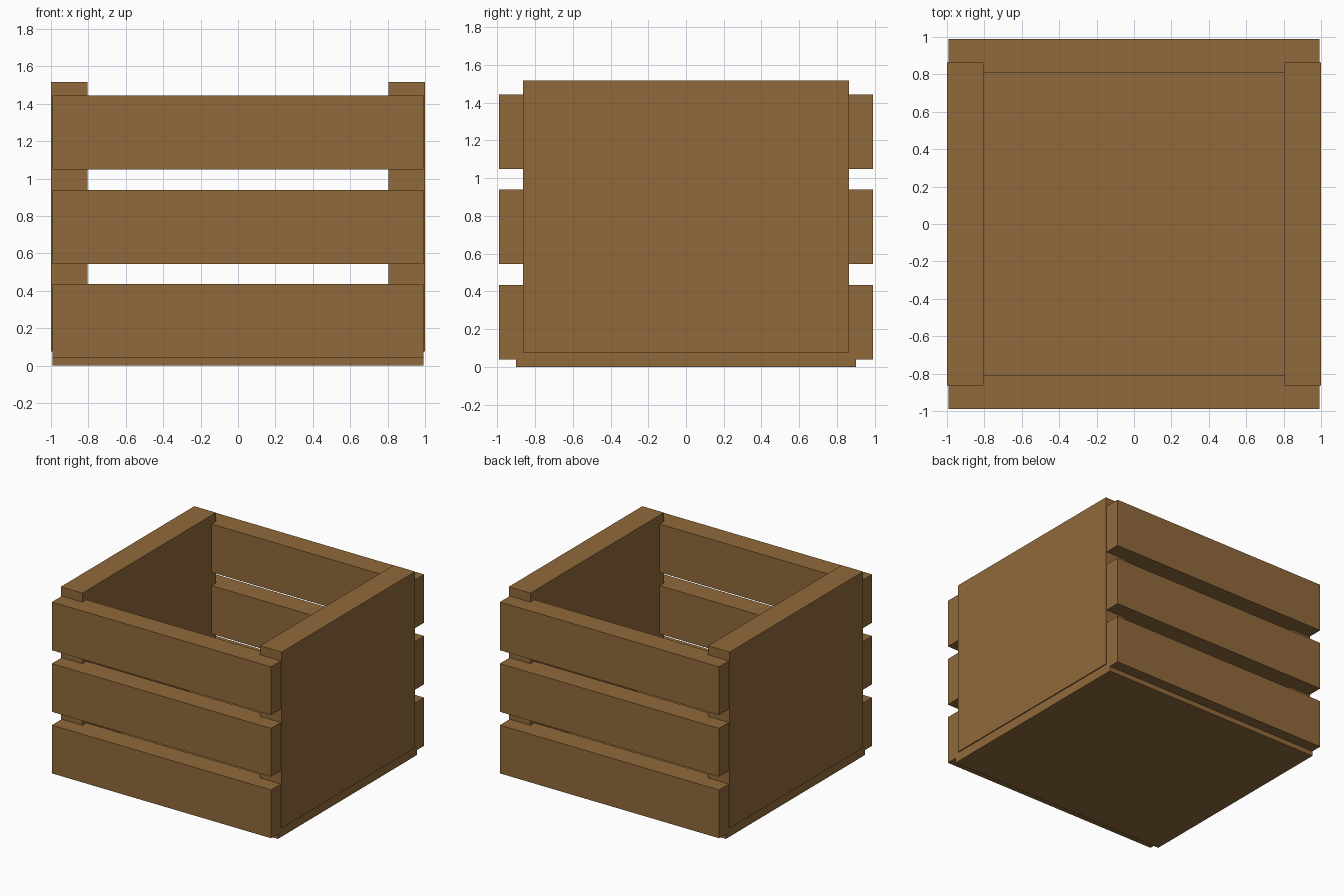
import bpy

if "Cube" in bpy.data.objects:
    bpy.data.objects.remove(bpy.data.objects["Cube"])

wood = bpy.data.materials.new("brown_wood")
wood.diffuse_color = (0.28, 0.144, 0.043, 1)
wood.use_nodes = True
wood.node_tree.nodes["Principled BSDF"].inputs["Base Color"].default_value = wood.diffuse_color


def board(name, x, y, z):
    """Box spanning the given (min, max) ranges."""
    bpy.ops.mesh.primitive_cube_add(size=1)
    ob = bpy.context.object
    ob.name = name
    for v in ob.data.vertices:
        v.co = [r[0] if c < 0 else r[1] for c, r in zip(v.co, (x, y, z))]
    ob.data.materials.append(wood)
    return ob


# Floor board
board("floor", (-0.992, 0.992), (-0.9, 0.9), (0.0, 0.19))

# Solid end panels, left and right
for side, x in (("left", (-1.0, -0.805)), ("right", (0.805, 1.0))):
    board(side + "_panel", x, (-0.863, 0.863), (0.075, 1.517))

# Three slats on the front and on the back
for side, y in (("front", (-0.99, -0.81)), ("back", (0.81, 0.99))):
    for i in range(3):
        z = 0.04 + i * 0.504
        board(f"{side}_slat_{i + 1}", (-0.992, 0.992), y, (z, z + 0.395))
